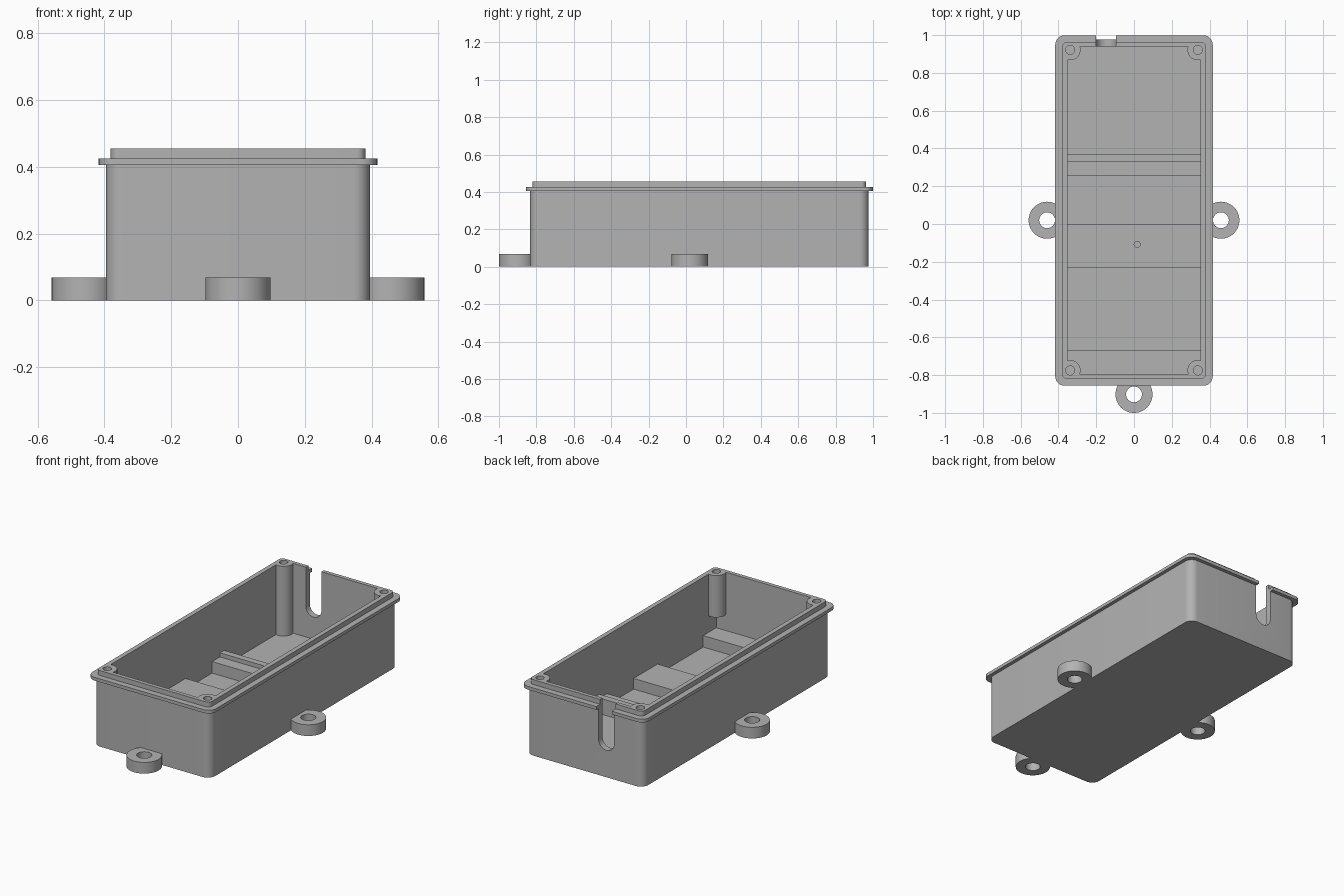
import bpy
import bmesh
from mathutils import Matrix

if "Cube" in bpy.data.objects:
    bpy.data.objects.remove(bpy.data.objects["Cube"])

grey = bpy.data.materials.new("grey plastic")
grey.use_nodes = True
COLOUR = (0.45, 0.45, 0.45, 1)
grey.diffuse_color = COLOUR
grey.node_tree.nodes["Principled BSDF"].inputs["Base Color"].default_value = COLOUR

MID_Y = 0.0715      # centre of the box along its length
FLOOR = 0.03
TOP = 0.455


def finish(name, bm):
    mesh = bpy.data.meshes.new(name)
    bm.to_mesh(mesh)
    bm.free()
    mesh.materials.append(grey)
    ob = bpy.data.objects.new(name, mesh)
    bpy.context.collection.objects.link(ob)
    return ob


def block(name, x0, x1, y0, y1, z0, z1, radius=0):
    """Box with optionally rounded vertical corners."""
    bm = bmesh.new()
    bmesh.ops.create_cube(bm, size=1)
    for v in bm.verts:
        v.co.x = x1 if v.co.x > 0 else x0
        v.co.y = y1 if v.co.y > 0 else y0
        v.co.z = z1 if v.co.z > 0 else z0
    if radius:
        upright = [e for e in bm.edges if abs(e.verts[0].co.z - e.verts[1].co.z) > 1e-4]
        bmesh.ops.bevel(bm, geom=upright, offset=radius, segments=8,
                        profile=0.5, affect='EDGES')
    return finish(name, bm)


def cylinder(name, x, y, z0, z1, radius, sides=40):
    bm = bmesh.new()
    bmesh.ops.create_cone(bm, cap_ends=True, segments=sides, radius1=radius, radius2=radius,
                          depth=z1 - z0, matrix=Matrix.Translation((x, y, (z0 + z1) / 2)))
    return finish(name, bm)


def combine(target, other, operation):
    mod = target.modifiers.new(operation.lower(), 'BOOLEAN')
    mod.operation = operation
    mod.solver = 'EXACT'
    mod.object = other
    bpy.context.view_layer.objects.active = target
    bpy.ops.object.modifier_apply(modifier=mod.name)
    bpy.data.objects.remove(other)


def slab(name, half_x, half_y, z0, z1, radius):
    return block(name, -half_x, half_x, MID_Y - half_y, MID_Y + half_y, z0, z1, radius)


# Outer shell: body, flange and raised lip
box = slab("enclosure_box", 0.395, 0.905, 0, 0.42, 0.05)
combine(box, slab("flange", 0.417, 0.9275, 0.405, 0.425, 0.05), 'UNION')
combine(box, slab("lip", 0.381, 0.891, 0.41, TOP, 0.025), 'UNION')

# Cavity, with the floor steps and screw bosses left standing
cavity = slab("cavity", 0.353, 0.867, FLOOR, 0.6, 0)
STEPS = {
    "front_step": (-0.9, -0.67, 0.10),
    "middle_step": (-0.23, 0.0, 0.095),
    "rear_step": (0.255, 0.335, 0.10),
    "rear_ridge": (0.33, 0.37, 0.125),
}
for name, (y0, y1, height) in STEPS.items():
    combine(cavity, block(name, -0.5, 0.5, y0, y1, -0.1, height), 'DIFFERENCE')
BOSSES = [(x, y, z) for x in (-0.338, 0.338) for y, z in ((0.922, -0.1), (-0.775, 0.2))]
for x, y, z in BOSSES:
    combine(cavity, cylinder("boss", x, y, z, 0.7, 0.055), 'DIFFERENCE')
combine(box, cavity, 'DIFFERENCE')

# Screw holes and the small dimple in the middle step
for x, y, z in BOSSES:
    combine(box, cylinder("screw_hole", x, y, 0.26, 0.7, 0.024, 24), 'DIFFERENCE')
combine(box, cylinder("dimple", 0.017, -0.108, 0.06, 0.2, 0.016, 20), 'DIFFERENCE')

# Cable slot with a round bottom in the back wall
slot = block("slot", -0.2, -0.095, 0.925, 1.1, 0.217, 0.7)
slot_end = cylinder("slot_end", 0, 0, -0.0875, 0.0875, 0.0525)
slot_end.data.transform(Matrix.Translation((-0.1475, 1.0125, 0.217))
                        @ Matrix.Rotation(1.5707963, 4, 'X'))
combine(slot, slot_end, 'UNION')
combine(box, slot, 'DIFFERENCE')

# Mounting ears, cut flush with the inside of the wall
EARS = {"left_ear": (0.46, 0.02), "right_ear": (-0.46, 0.02), "front_ear": (0, -0.902)}
parts = [box]
for name, (x, y) in EARS.items():
    ear = cylinder(name, x, y, 0, 0.068, 0.098, 48)
    combine(ear, cylinder("ear_hole", x, y, -0.1, 0.2, 0.042, 32), 'DIFFERENCE')
    combine(ear, slab("wall_trim", 0.385, 0.895, -0.1, 0.3, 0), 'DIFFERENCE')
    parts.append(ear)

# Smooth curved walls, keep edges crisp
bpy.ops.object.select_all(action='DESELECT')
for ob in parts:
    ob.select_set(True)
bpy.context.view_layer.objects.active = box
bpy.ops.object.shade_smooth_by_angle(angle=0.6)
